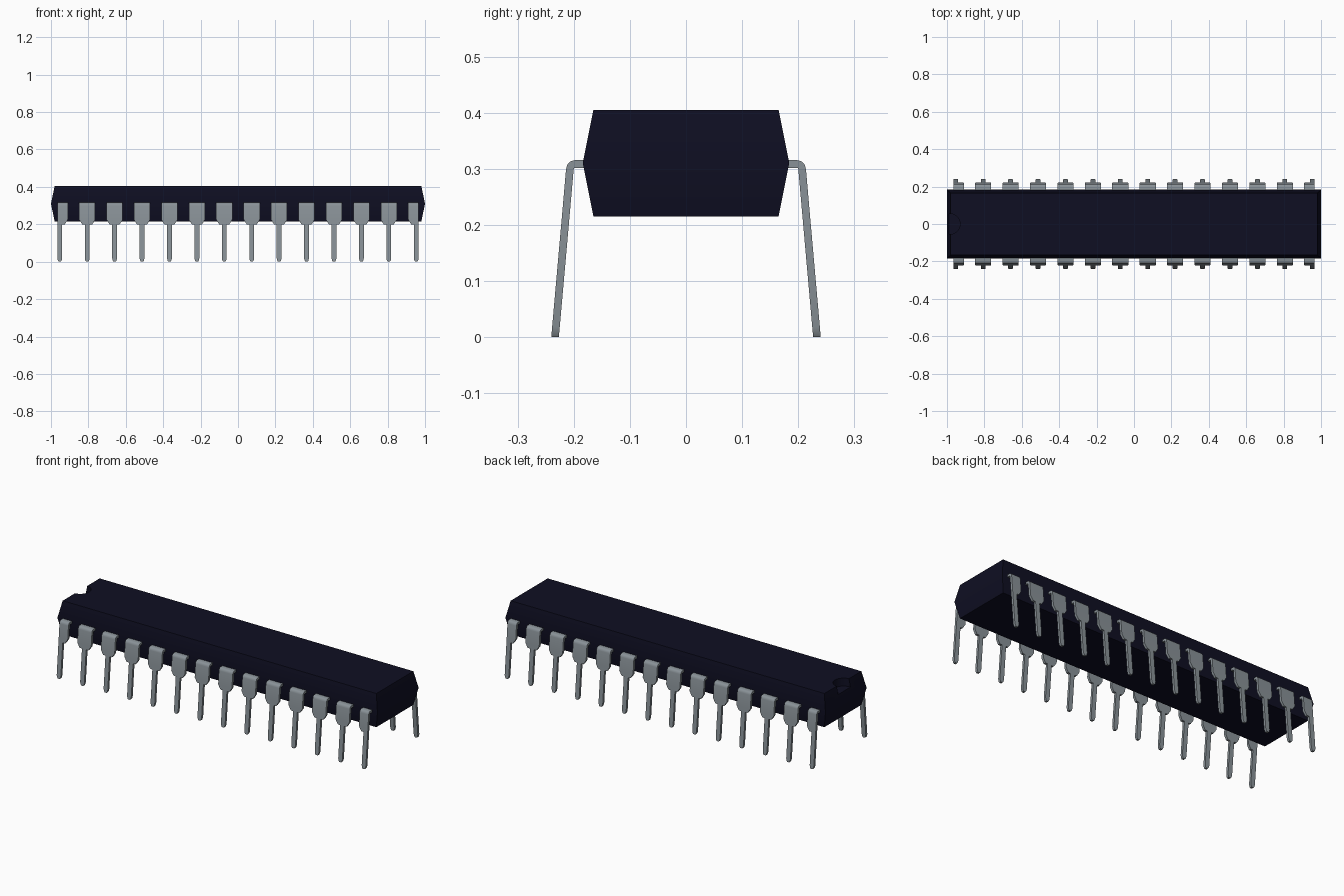
import bpy, bmesh, math

cube = bpy.data.objects.get("Cube")
if cube:
    bpy.data.objects.remove(cube, do_unlink=True)


def material(name, rgb):
    m = bpy.data.materials.new(name)
    m.use_nodes = True
    m.diffuse_color = (*rgb, 1)
    for n in m.node_tree.nodes:
        if n.type == 'BSDF_PRINCIPLED':
            n.inputs["Base Color"].default_value = (*rgb, 1)
    return m


body_mat = material("dark navy plastic", (0.0045, 0.0045, 0.016))
pin_mat = material("tinned metal", (0.25, 0.285, 0.31))


def loft(name, sections, mat):
    """Mesh joining a row of four-cornered sections, capped at both ends."""
    bm = bmesh.new()
    rings = [[bm.verts.new(p) for p in s] for s in sections]
    for a, b in zip(rings, rings[1:]):
        for i in range(4):
            j = (i + 1) % 4
            bm.faces.new((a[i], a[j], b[j], b[i]))
    bm.faces.new(rings[0])
    bm.faces.new(rings[-1])
    bmesh.ops.recalc_face_normals(bm, faces=bm.faces)
    mesh = bpy.data.meshes.new(name)
    bm.to_mesh(mesh)
    bm.free()
    mesh.materials.append(mat)
    return mesh


def add(name, mesh):
    ob = bpy.data.objects.new(name, mesh)
    bpy.context.collection.objects.link(ob)
    return ob


# Body: rectangle flaring to a parting line at mid height
def rect(x, y, z):
    return [(-x, -y, z), (x, -y, z), (x, y, z), (-x, y, z)]


body = add("body", loft("body", [rect(0.98, 0.165, 0.215), rect(1.0, 0.184, 0.31),
                                 rect(0.98, 0.165, 0.405)], body_mat))

# Half-round orientation notch in the top of the -x end
bpy.ops.mesh.primitive_cylinder_add(vertices=32, radius=0.055, depth=0.1,
                                    location=(-0.985, 0, 0.41))
cutter = bpy.context.object
cutter.name = "notch_cutter"
cutter.hide_render = True
cutter.data.materials.append(body_mat)
cut = body.modifiers.new("notch", 'BOOLEAN')
cut.operation = 'DIFFERENCE'
cut.solver = 'EXACT'
cut.object = cutter
bpy.ops.object.select_all(action='DESELECT')
body.select_set(True)
bpy.context.view_layer.objects.active = body
bpy.ops.object.modifier_apply(modifier=cut.name)
bpy.data.objects.remove(cutter, do_unlink=True)

# Pin: flat strip along a bent path; wide shoulder, narrow leg, tapered tip
WIDE, NARROW, HALF_T = 0.043, 0.013, 0.0068


def leg_y(z):
    return 0.207 + (0.298 - z) * 0.0885


# each station: y, z, tilt of the strip normal from vertical, half width
path = [(0.165, 0.3085, 0, WIDE), (0.198, 0.3085, 0, WIDE),
        (0.2023, 0.3073, 30, WIDE), (0.2055, 0.3042, 60, WIDE),
        (0.207, 0.299, 88, WIDE)]
path += [(leg_y(z), z, 90, w) for z, w in
         ((0.225, WIDE), (0.207, 0.032), (0.2, 0.027), (0.199, NARROW),
          (0.018, NARROW), (0.006, 0.010), (0.0, 0.006))]


def pin_mesh(name, left_max, right_max):
    sections = []
    for y, z, tilt, w in path:
        t = math.radians(tilt)
        dy, dz = HALF_T * math.sin(t), HALF_T * math.cos(t)
        l, r = -min(w, left_max), min(w, right_max)
        sections.append([(l, y - dy, z - dz), (r, y - dy, z - dz),
                         (r, y + dy, z + dz), (l, y + dy, z + dz)])
    return loft(name, sections, pin_mat)


full_pin = pin_mesh("full_pin", WIDE, WIDE)
low_end_pin = pin_mesh("low_end_pin", NARROW, WIDE)     # half shoulder at -x
high_end_pin = pin_mesh("high_end_pin", WIDE, NARROW)   # half shoulder at +x

# Two rows of fourteen; the front row is the back row turned half round
COUNT, PITCH = 14, 0.1466
for side, turn in (("back", 0), ("front", math.pi)):
    for i in range(COUNT):
        x = (i - (COUNT - 1) / 2) * PITCH
        mesh = {0: low_end_pin, COUNT - 1: high_end_pin}.get(i, full_pin)
        pin = add(f"{side}_pin_{i + 1}", mesh)
        pin.location.x = x if turn == 0 else -x
        pin.rotation_euler.z = turn
        pin.select_set(True)

bpy.ops.object.shade_smooth_by_angle(angle=math.radians(35))
